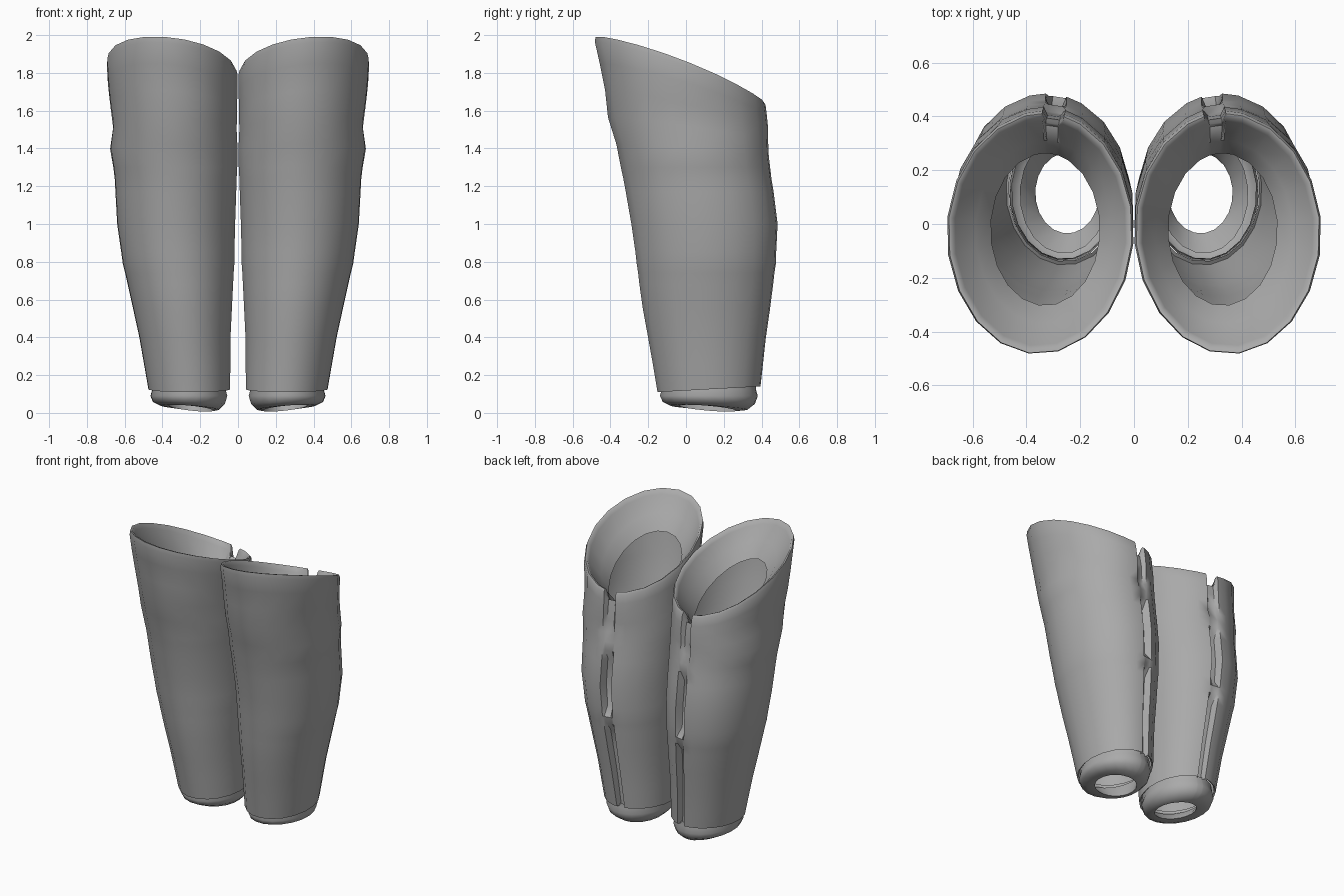
import bpy, bmesh, math

if "Cube" in bpy.data.objects:
    bpy.data.objects.remove(bpy.data.objects["Cube"])

grey = bpy.data.materials.new("mid grey")
grey.diffuse_color = (0.4, 0.4, 0.4, 1)
grey.use_nodes = True
grey.node_tree.nodes["Principled BSDF"].inputs["Base Color"].default_value = grey.diffuse_color

# Shell outline by height: z, x min, x max, y min, y max
PROFILE = [
    (0.12, 0.04, 0.475, -0.153, 0.392), (0.40, 0.038, 0.524, -0.203, 0.423),
    (0.60, 0.028, 0.568, -0.24, 0.452), (0.80, 0.018, 0.613, -0.263, 0.475),
    (1.00, 0.013, 0.642, -0.292, 0.485), (1.20, 0.006, 0.653, -0.327, 0.46),
    (1.28, 0.004, 0.657, -0.342, 0.445), (1.40, -0.001, 0.68, -0.364, 0.435),
    (1.52, 0.006, 0.662, -0.405, 0.435), (1.60, 0.003, 0.675, -0.425, 0.425),
    (1.72, 0.0, 0.69, -0.432, 0.41), (1.86, -0.001, 0.698, -0.462, 0.405),
    (2.00, -0.001, 0.698, -0.494, 0.405)]

# Angles round the leg; the first two are the slit floor, the next and last its edges
BACK = 97
ANGLES = [BACK + d for d in (-4.5, 4.5, 7, 18)]
ANGLES += [BACK + 18 + i * 18 for i in range(1, 18)] + [BACK + 342, BACK + 353]
ANGLES = [math.radians(a) for a in ANGLES]


def outline(z):
    """Centre and half sizes of the shell at height z."""
    z = min(max(z, PROFILE[0][0]), PROFILE[-1][0])
    for a, b in zip(PROFILE, PROFILE[1:]):
        if z <= b[0]:
            t = (z - a[0]) / (b[0] - a[0])
            x0, x1, y0, y1 = [p + (q - p) * t for p, q in zip(a[1:], b[1:])]
            return (x0 + x1) / 2, (y0 + y1) / 2, (x1 - x0) / 2, (y1 - y0) / 2


def top_z(a):
    """Slanted top edge: high in front, low at the back."""
    s = math.sin(a)
    return 1.833 - 0.17 * s - 0.016 * s * s + 0.04 * math.cos(a)


def shell_ring(z0, scale=1.0, floor=1.0, drop=0.0, notch=0.0):
    ring = []
    for i, a in enumerate(ANGLES):
        z = z0
        if z0 > 1.3:
            z = 1.3 + (z0 - 1.3) / 0.34 * (top_z(a) - 1.3)
        elif z0 < 0.2:
            z += 0.015 * math.sin(a)
        cx, cy, rx, ry = outline(z)
        k = scale * (floor if i < 2 else 1)
        ring.append((cx + rx * k * math.cos(a), cy + ry * k * math.sin(a),
                     z - drop - (notch if i < 2 else 0)))
    return ring


def ellipse_ring(cx, cy, rx, ry, zf):
    return [(cx + rx * math.cos(a), cy + ry * math.sin(a), zf(a)) for a in ANGLES]


def loft(name, rings):
    bm = bmesh.new()
    rows = [[bm.verts.new(p) for p in r] for r in rings]
    n = len(ANGLES)
    for lo, hi in zip(rows, rows[1:]):
        for i in range(n):
            j = (i + 1) % n
            bm.faces.new((lo[i], lo[j], hi[j], hi[i]))
    me = bpy.data.meshes.new(name)
    bm.to_mesh(me)
    bm.free()
    me.materials.append(grey)
    ob = bpy.data.objects.new(name, me)
    bpy.context.collection.objects.link(ob)
    bpy.ops.object.select_all(action='DESELECT')
    ob.select_set(True)
    bpy.context.view_layer.objects.active = ob
    bpy.ops.object.shade_smooth_by_angle(angle=math.radians(50))
    # Matching part for the other leg
    ob.modifiers.new("other_leg", 'MIRROR').use_mirror_merge = False
    return ob


# Leg shell: hem, outer wall with slit bridged by two knots, rolled rim, short lining
rings = [shell_ring(0.135, 0.95, 0.92), shell_ring(0.125, 1.0, 0.87)]
for z, floor, scale in [(0.25, 0.86, 1), (0.4, 0.86, 1), (0.55, 0.86, 1), (0.68, 0.87, 1),
                        (0.74, 0.98, 1), (0.79, 1.0, 1.005), (0.85, 0.87, 1),
                        (1.0, 0.86, 1), (1.17, 0.87, 1), (1.24, 0.98, 1),
                        (1.3, 1.0, 1.005), (1.36, 0.95, 1), (1.43, 0.94, 1),
                        (1.5, 0.93, 1), (1.57, 0.92, 1)]:
    rings.append(shell_ring(z, scale, floor))
rings += [shell_ring(1.625, 1.0, 0.92, 0, 0.06),
          shell_ring(1.64, 0.98, 0.92, 0, 0.08),
          shell_ring(1.64, 0.945, 0.94, 0.005, 0.08),
          shell_ring(1.64, 0.915, 0.96, 0.03, 0.07),
          ellipse_ring(0.335, -0.03, 0.255, 0.34, lambda a: top_z(a) - 0.12),
          ellipse_ring(0.33, -0.02, 0.203, 0.283, lambda a: top_z(a) - 0.22)]
loft("leg_shell", rings)


# Ankle cuff: soft rolled ring with an open, tilted underside
def tilt(h, k):
    return lambda a: h + k * (0.5 * math.cos(a) - 0.5 * math.sin(a))


loft("ankle_cuff", [
    ellipse_ring(0.258, 0.118, 0.198, 0.252, tilt(0.155, 0)),
    ellipse_ring(0.26, 0.12, 0.195, 0.25, tilt(0.125, 0)),
    ellipse_ring(0.26, 0.12, 0.205, 0.26, tilt(0.09, 0)),
    ellipse_ring(0.26, 0.12, 0.192, 0.245, tilt(0.053, 0.01)),
    ellipse_ring(0.255, 0.12, 0.155, 0.205, tilt(0.028, 0.022)),
    ellipse_ring(0.248, 0.115, 0.119, 0.15, tilt(0.025, 0.026)),
    ellipse_ring(0.25, 0.11, 0.125, 0.165, tilt(0.05, 0.02)),
    ellipse_ring(0.26, 0.11, 0.165, 0.22, tilt(0.12, 0))])
